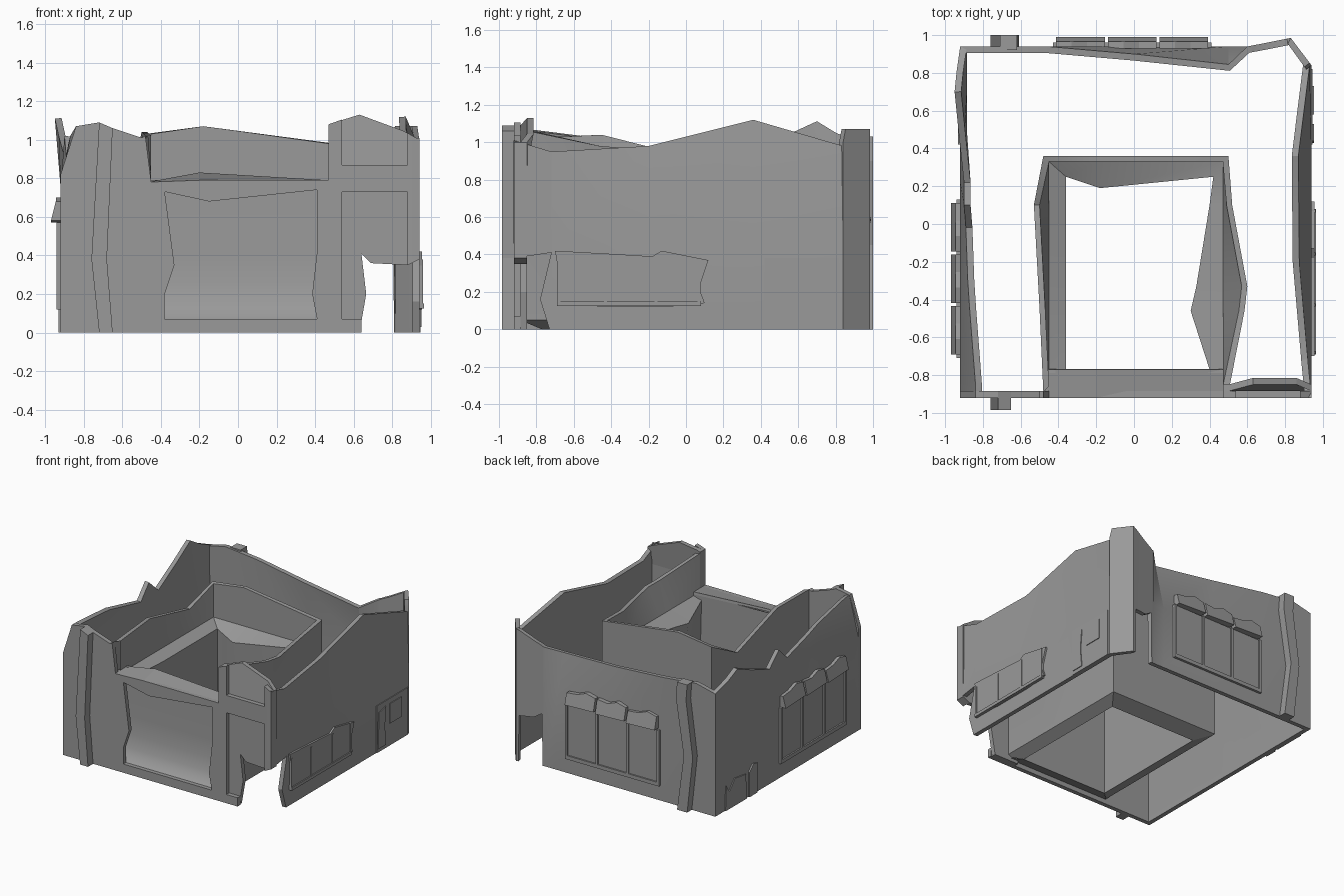
import bpy, bmesh

if "Cube" in bpy.data.objects:
    bpy.data.objects.remove(bpy.data.objects["Cube"])

stone = bpy.data.materials.new("weathered_grey")
stone.diffuse_color = (0.32, 0.32, 0.32, 1)
stone.use_nodes = True
stone.node_tree.nodes["Principled BSDF"].inputs["Base Color"].default_value = stone.diffuse_color


def make(name, verts, faces, smooth=False, thick=0):
    me = bpy.data.meshes.new(name)
    me.from_pydata(verts, [], faces)
    me.materials.append(stone)
    ob = bpy.data.objects.new(name, me)
    bpy.context.collection.objects.link(ob)
    bpy.ops.object.select_all(action='DESELECT')
    ob.select_set(True)
    bpy.context.view_layer.objects.active = ob
    if thick:
        m = ob.modifiers.new("thickness", 'SOLIDIFY')
        m.thickness, m.offset = thick, -1
        bpy.ops.object.modifier_apply(modifier=m.name)
    else:
        bm = bmesh.new()
        bm.from_mesh(me)
        bmesh.ops.recalc_face_normals(bm, faces=bm.faces)
        bm.to_mesh(me)
        bm.free()
    if smooth:
        bpy.ops.object.shade_smooth_by_angle(angle=0.5)
    return ob


def strip(name, cols, thick=0.035):
    """Wall sheet: each column is a list of points from bottom to top."""
    n = len(cols[0])
    verts = [p for c in cols for p in c]
    faces = [(i * n + j, (i + 1) * n + j, (i + 1) * n + j + 1, i * n + j + 1)
             for i in range(len(cols) - 1) for j in range(n - 1)]
    return make(name, verts, faces, True, thick)


SIDES = {"front": lambda u, z, d: (u, -0.92 - d, z),
         "right": lambda u, z, d: (0.94 + d, u, z),
         "back": lambda u, z, d: (u, 0.94 + d, z),
         "left": lambda u, z, d: (-0.92 - d, u, z)}


def prism(name, side, outline, d0, d1, taper=0):
    """Outline on a side of the building, extruded from depth d0 to d1."""
    f, n = SIDES[side], len(outline)
    verts = [f(u, z, d0) for u, z in outline]
    verts += [f(u, z, d1 - (taper if z > .62 else 0)) for u, z in outline]
    faces = [tuple(range(n)), tuple(range(n, 2 * n))]
    faces += [(i, (i + 1) % n, (i + 1) % n + n, i + n) for i in range(n)]
    return make(name, verts, faces)


def box(name, side, u0, u1, z0, z1, d0, d1):
    return prism(name, side, [(u0, z0), (u1, z0), (u1, z1), (u0, z1)], d0, d1)


# Front wall: left part, sill, broken lintel
T = -0.035
prism("front_wall_left", "front",
      [(-.92, 0), (-.38, 0), (-.38, .2), (-.33, .35), (-.38, .73), (-.45, .78), (-.48, 1.02),
       (-.5, 1.01), (-.65, 1.06), (-.72, 1.09), (-.84, 1.07), (-.92, .82)], T, 0)
box("front_sill", "front", -.38, .41, 0, .07, T, 0)
prism("front_lintel", "front", [(-.38, .73), (-.15, .68), (.41, .74), (.47, .79), (-.2, .79),
                                (-.45, .78)], T, 0)
# Closed display panel sunk behind the front opening, curving out to the sill
strip("display_panel", [[(x, -.9, .06), (x, -.86, .09), (x, -.825, .16), (x, -.80, .26),
                         (x, -.79, .4), (x, -.79, .79)] for x in (-.45, .48)], .02)
# Front wall: right part, a recessed sheet with a raised frame
prism("front_wall_right", "front",
      [(.41, 0), (.63, 0), (.665, .2), (.64, .41), (.69, .36), (.88, .35), (.94, .38), (.94, .87),
       (.47, .87), (.47, .79), (.41, .75), (.41, .42), (.385, .2), (.41, .07)], -.07, T)
upper = prism("front_wall_right_top", "front", [(.47, .87), (.94, .87), (.94, 1.0), (.86, 1.045),
                                                (.63, 1.13), (.5, 1.09), (.47, 1.08)], -.07, T)
for v in upper.data.vertices:  # upper sheet leans inward
    if v.co.z > 1.04 and .52 < v.co.x < .9:
        v.co.y += .035
prism("front_frame_left", "front", [(.41, 0), (.54, 0), (.54, 1.105), (.47, 1.08), (.47, .79),
                                    (.41, .75), (.41, .42), (.385, .2), (.41, .07)], T, 0)
prism("front_frame_right", "front", [(.88, .35), (.94, .38), (.94, 1.0), (.88, 1.035)], T, 0)
box("front_frame_middle", "front", .54, .88, .73, .87, T, 0)
box("front_frame_bottom", "front", .54, .64, 0, .07, T, 0)


# Side walls: y, bottom z, top x, top z
def side_wall(name, x, rows, zm):
    strip(name, [[(x, y, zb), (x, y, max(zb + .02, zm)), (xt, y, zt)]
                 for y, zb, xt, zt in rows])


side_wall("right_wall", .94,
          [(-.92, .38, .94, 1.01), (-.72, .41, .92, .95), (-.715, 0, .92, .95), (-.2, 0, .875, .98),
           (.36, 0, .87, 1.12), (.84, 0, .93, .98)], .45)
prism("right_wall_break", "right", [(-.715, 0), (-.73, 0), (-.78, .16), (-.72, .41),
                                    (-.715, .41)], T, 0)
side_wall("left_wall", -.92,
          [(.94, 0, -.92, .99), (.8, 0, -.94, 1.05), (.7, 0, -.95, 1.11), (.5, 0, -.93, 1.02),
           (.22, 0, -.9, .91), (.1, 0, -.9, 1.02), (-.02, 0, -.89, .91), (-.3, 0, -.88, .98),
           (-.45, 0, -.87, 1.02), (-.84, 0, -.84, 1.07), (-.92, 0, -.84, 1.07)], .75)

# Back wall with inward sag, bevelled corner and a broken gap: x, base y, bottom z, top y, top z
strip("back_wall", [[(x, yb, zb), (x, yb, .5), (x, yt, zt)] for x, yb, zb, yt, zt in
                    [(.94, .84, 0, .84, 1.0), (.93, .853, 0, .853, 1.07),
                     (.83, .985, 0, .985, 1.07), (.81, .981, 0, .981, 1.06),
                     (.805, .98, .37, .98, 1.06), (.69, .957, .38, .957, 1.0),
                     (.625, .945, .42, .945, .97), (.62, .944, 0, .944, .965),
                     (.6, .94, 0, .94, .96), (.5, .94, 0, .845, .91), (0, .94, 0, .9, .95),
                     (-.46, .94, 0, .94, 1.0), (-.75, .94, 0, .94, 1.03), (-.92, .94, 0, .94, .99)]])

# Inner room with thick walls: foot inside, foot outside, parapet top, top z, ledge edge, ledge z
room = [((.42, -.77), (.5, -.89), (.5, -.89), 1.07, (.4, -.77), .74),
        ((.42, -.46), (.5, -.46), (.585, -.46), .98, (.3, -.46), .7),
        ((.42, -.33), (.5, -.33), (.6, -.33), .97, (.33, -.33), .71),
        ((.42, .1), (.5, .1), (.52, .1), .96, (.4, .1), .74),
        ((.42, .25), (.5, .36), (.5, .36), .98, (.42, .25), .76),
        ((-.18, .25), (-.18, .36), (-.18, .36), 1.07, (-.18, .19), .68),
        ((-.36, .25), (-.48, .36), (-.48, .36), 1.03, (-.36, .25), .72),
        ((-.36, .1), (-.48, .1), (-.53, .1), .9, (-.36, .1), .72),
        ((-.36, -.45), (-.48, -.45), (-.5, -.45), 1.04, (-.36, -.45), .72),
        ((-.36, -.77), (-.48, -.89), (-.48, -.89), 1.02, (-.36, -.77), .74)]
cols = []
for f, w, t, zt, e, ze in room:
    step = [0 if abs(f[k] - w[k]) < .01 else .03 * (1 if f[k] > w[k] else -1) for k in (0, 1)]
    cols.append([(*f, 0), (*w, .05), (*w, .6), (*t, zt), (t[0] + step[0], t[1] + step[1], zt),
                 (w[0] + step[0], w[1] + step[1], .76), (*e, ze), (*f, 0)])
strip("inner_room", cols, 0)

# Inner face of the front side and the broken roof ledge above the opening
make("inner_front_face", [(-.36, -.77, 0), (.42, -.77, 0), (.42, -.77, .78), (-.2, -.77, .8),
                          (-.36, -.77, .78)], [(0, 1, 2, 3, 4)])
make("inner_front_foot", [(-.48, -.89, .04), (.5, -.89, .04), (.42, -.77, 0), (-.36, -.77, 0)],
     [(0, 1, 2, 3)])
prof = [(-.47, -.92, .78), (-.2, -.92, .79), (.47, -.92, .79), (.47, -.77, .79), (-.2, -.77, .83),
        (-.47, -.77, .78)]
make("broken_roof_ledge", prof, [(0, 1, 4, 5), (1, 2, 3, 4)], thick=.02)

# Crooked pilasters
pil = [(-.72, 0), (-.65, 0), (-.68, .38), (-.65, 1.06), (-.72, 1.09), (-.76, .38)]
prism("front_pilaster", "front", pil, -.02, .065)
prism("back_pilaster", "back", [(-.71, 0), (-.62, 0), (-.68, .45), (-.61, .9), (-.62, 1.03),
                                (-.71, 1.03), (-.7, .9), (-.76, .45)], -.02, .06)


# Three-bay shop windows with ragged sloping awnings
def shop_window(side, u0, u1):
    w = (u1 - u0) / 3
    box(side + "_window_pane", side, u0, u1, .13, .57, -.01, .008)
    box(side + "_window_sill", side, u0, u1, .12, .15, -.01, .02)
    for i in range(4):
        c = u0 + i * w
        box(side + "_window_bar", side, c - .01, c + .01, .12, .57, -.01, .02)
    for i in range(3):
        a, b = u0 + i * w + .008, u0 + (i + 1) * w - .008
        prism(side + "_awning", side, [(a, .58), (b, .57), (b, .66 + .02 * (i % 2)),
                                       (a + w * .6, .67), (a + w * .3, .7), (a, .68)],
              -.01, .05, .025)


shop_window("back", -.42, .40)
shop_window("left", -.70, .12)

# Low ragged window on the right
prism("right_window", "right", [(-.69, .15), (-.45, .12), (-.1, .12), (.1, .14), (.07, .22),
                                (.12, .37), (-.13, .42), (-.18, .39), (-.43, .405), (-.7, .42),
                                (-.68, .3)], -.01, .015)
box("right_window_rail", "right", -.69, .08, .125, .15, 0, .024)
for u in (-.68, -.43, -.16, .07):
    box("right_window_bar", "right", u - .008, u + .008, .14, .38, 0, .02)

# Low door and small window on the right, broken remains of the same on the left
box("right_door_surround", "right", .42, .82, .0, .38, -.01, .006)
prism("right_door", "right", [(.43, .03), (.53, .03), (.515, .18), (.53, .34), (.44, .32)], 0, .012)
box("right_small_window", "right", .58, .73, .18, .34, 0, .012)
prism("left_door_remains", "left", [(.42, 0), (.52, 0), (.52, .2), (.47, .25), (.42, .24)], 0, .012)
prism("left_surround_remains", "left", [(.55, 0), (.82, 0), (.81, .2), (.77, .14), (.7, .22),
                                        (.56, .2)], 0, .008)
